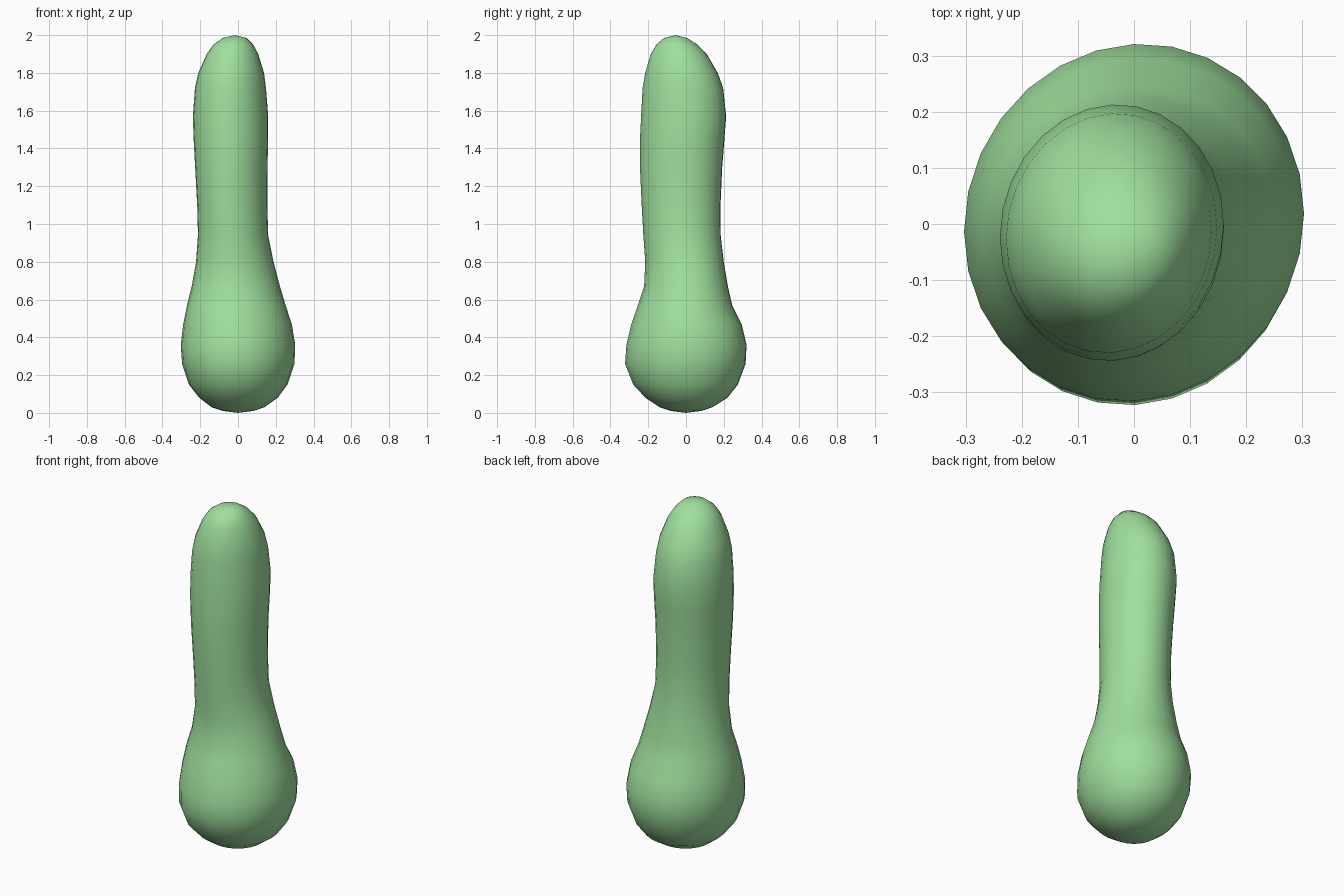
import bpy, bmesh, math

SIDES = 28
SKEW = 0.05

# Cross-sections: height, x min, x max, y min, y max
sections = [
    (0.01, -0.08, 0.08, -0.08, 0.08),
    (0.03, -0.14, 0.14, -0.14, 0.14),
    (0.08, -0.205, 0.21, -0.215, 0.22),
    (0.15, -0.26, 0.262, -0.28, 0.275),
    (0.26, -0.296, 0.299, -0.323, 0.316),
    (0.36, -0.303, 0.303, -0.316, 0.321),
    (0.47, -0.29, 0.285, -0.29, 0.295),
    (0.57, -0.27, 0.252, -0.255, 0.245),
    (0.67, -0.245, 0.222, -0.222, 0.222),
    (0.80, -0.222, 0.188, -0.216, 0.20),
    (0.94, -0.212, 0.16, -0.226, 0.184),
    (1.10, -0.216, 0.155, -0.235, 0.183),
    (1.30, -0.227, 0.156, -0.244, 0.192),
    (1.45, -0.235, 0.16, -0.244, 0.204),
    (1.57, -0.239, 0.16, -0.238, 0.213),
    (1.72, -0.228, 0.148, -0.23, 0.197),
    (1.80, -0.21, 0.138, -0.216, 0.168),
    (1.90, -0.165, 0.107, -0.187, 0.11),
    (1.95, -0.13, 0.08, -0.157, 0.06),
    (1.985, -0.08, 0.045, -0.115, 0.005),
]

green = bpy.data.materials.new("soft green")
green.diffuse_color = (0.35, 0.74, 0.34, 1)

# Rounded bulb rising into a leaning shaft, lofted through the sections
bm = bmesh.new()
rings = []
for z, x0, x1, y0, y1 in sections:
    ring = []
    for i in range(SIDES):
        a = 2 * math.pi * i / SIDES
        x = (x0 + x1) / 2 + (x1 - x0) / 2 * math.cos(a)
        y = (y0 + y1) / 2 + (y1 - y0) / 2 * math.sin(a + SKEW)
        ring.append(bm.verts.new((x, y, z)))
    rings.append(ring)
for low, high in zip(rings, rings[1:]):
    for i in range(SIDES):
        j = (i + 1) % SIDES
        bm.faces.new((low[i], low[j], high[j], high[i]))

# Closed poles at the bottom and tip
bottom = bm.verts.new((0, 0, 0))
tip = bm.verts.new((-0.016, -0.055, 2.0))
for i in range(SIDES):
    j = (i + 1) % SIDES
    bm.faces.new((bottom, rings[0][j], rings[0][i]))
    bm.faces.new((tip, rings[-1][i], rings[-1][j]))
for face in bm.faces:
    face.smooth = True
bmesh.ops.recalc_face_normals(bm, faces=bm.faces)

mesh = bpy.data.meshes.new("bulbous_body")
bm.to_mesh(mesh)
bm.free()
mesh.materials.append(green)
body = bpy.data.objects.new("bulbous_body", mesh)
bpy.context.collection.objects.link(body)
